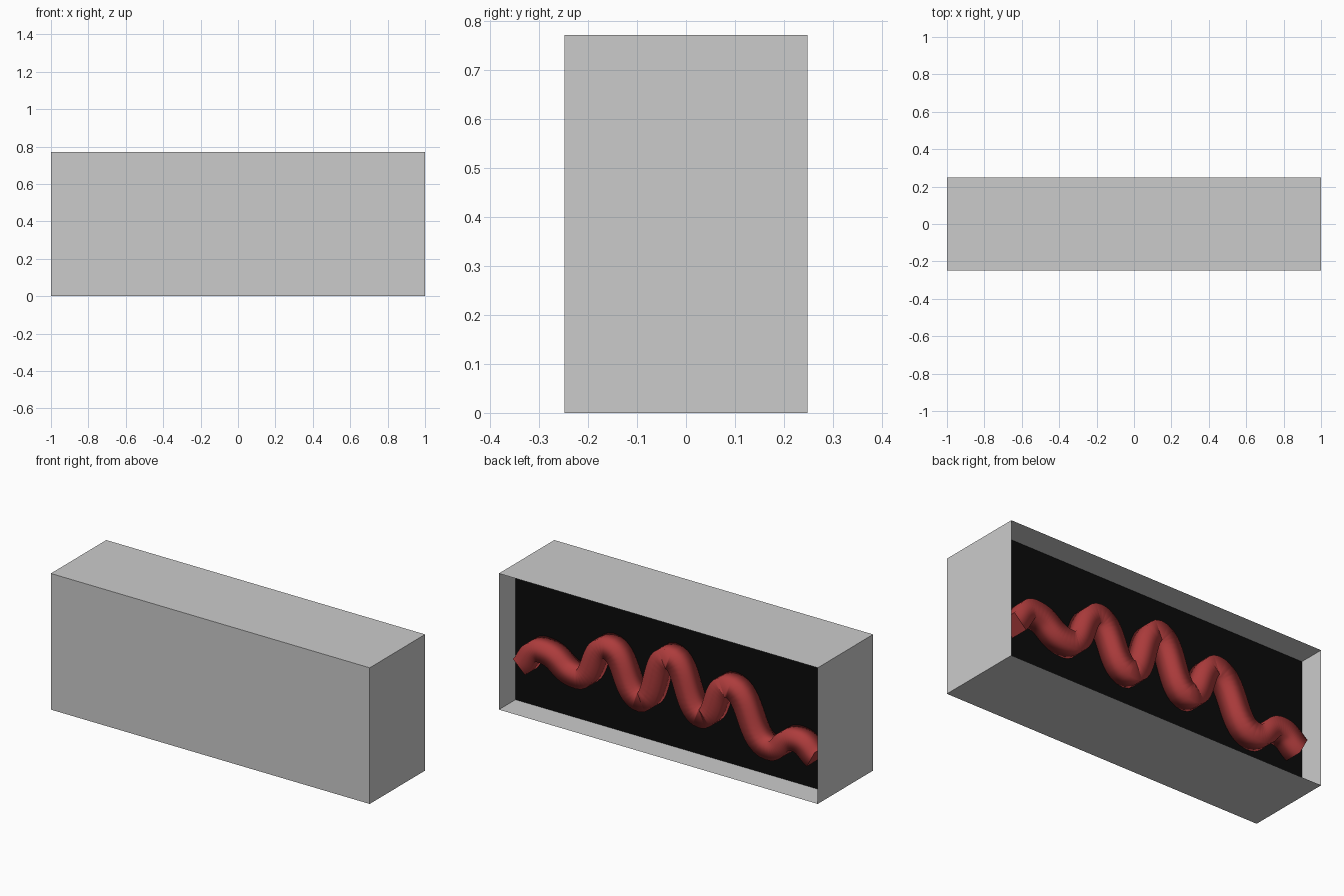
import bpy, bmesh, math
from mathutils import Matrix, Vector

if "Cube" in bpy.data.objects:
    bpy.data.objects.remove(bpy.data.objects["Cube"])

W, D, H = 2.0, 0.496, 0.772
PANEL_Y = 0.10
BACK = D / 2
BAR = 0.052          # half thickness of the wavy bar


def material(name, rgb):
    m = bpy.data.materials.new(name)
    m.diffuse_color = (*rgb, 1)
    m.use_nodes = True
    m.node_tree.nodes["Principled BSDF"].inputs["Base Color"].default_value = m.diffuse_color
    return m


def add_object(name, data, mat=None):
    ob = bpy.data.objects.new(name, data)
    bpy.context.collection.objects.link(ob)
    if mat:
        data.materials.append(mat)
    return ob


# Thin-walled case, open at the back
bm = bmesh.new()
bmesh.ops.create_cube(bm, size=1, matrix=Matrix.Translation((0, 0, H / 2))
                      @ Matrix.Diagonal((W, D, H, 1)))
bm.normal_update()
bmesh.ops.delete(bm, geom=[f for f in bm.faces if f.normal.y > 0.9], context='FACES')
mesh = bpy.data.meshes.new("case")
bm.to_mesh(mesh)
bm.free()
add_object("case", mesh)

# Dark panel recessed into the opening, facing +y
mesh = bpy.data.meshes.new("recessed_panel")
mesh.from_pydata([(x, PANEL_Y, z) for x, z in ((1, 0), (-1, 0), (-1, H), (1, H))],
                 [], [(0, 1, 2, 3)])
add_object("recessed_panel", mesh, material("black", (0.003, 0.003, 0.003)))

# Wavy square-section bar lying on the panel: crests and troughs as x, z
path = [(0.905, 0.25), (0.80, 0.36), (0.55, 0.273), (0.38, 0.49), (0.158, 0.248),
        (-0.008, 0.54), (-0.225, 0.258), (-0.38, 0.476), (-0.645, 0.19),
        (-0.80, 0.282), (-0.925, 0.215)]
curve = bpy.data.curves.new("wavy_bar", 'CURVE')
curve.dimensions = '3D'
curve.twist_mode = 'Z_UP'
curve.bevel_depth = BAR * math.sqrt(2)
curve.bevel_resolution = 0
curve.resolution_u = 14
curve.use_fill_caps = True
spline = curve.splines.new('BEZIER')
spline.bezier_points.add(len(path) - 1)
pts = [Vector((x, PANEL_Y + BAR, z)) for x, z in path]
last = len(pts) - 1
for i, (p, co) in enumerate(zip(spline.bezier_points, pts)):
    p.handle_left_type = p.handle_right_type = 'FREE'
    p.co = co
    p.tilt = math.pi / 4
    before, after = pts[max(i - 1, 0)], pts[min(i + 1, last)]
    # level tangents at crests and troughs, sloping ones at both ends
    inner = 0 < i < last
    level = Vector((1, 1, 0 if inner else 1))
    k = 0.56 if inner else 0.35
    p.handle_left = co + (before - co) * level * k
    p.handle_right = co + (after - co) * level * k
spline.use_smooth = True
add_object("wavy_bar", curve, material("red", (0.42, 0.045, 0.045)))
